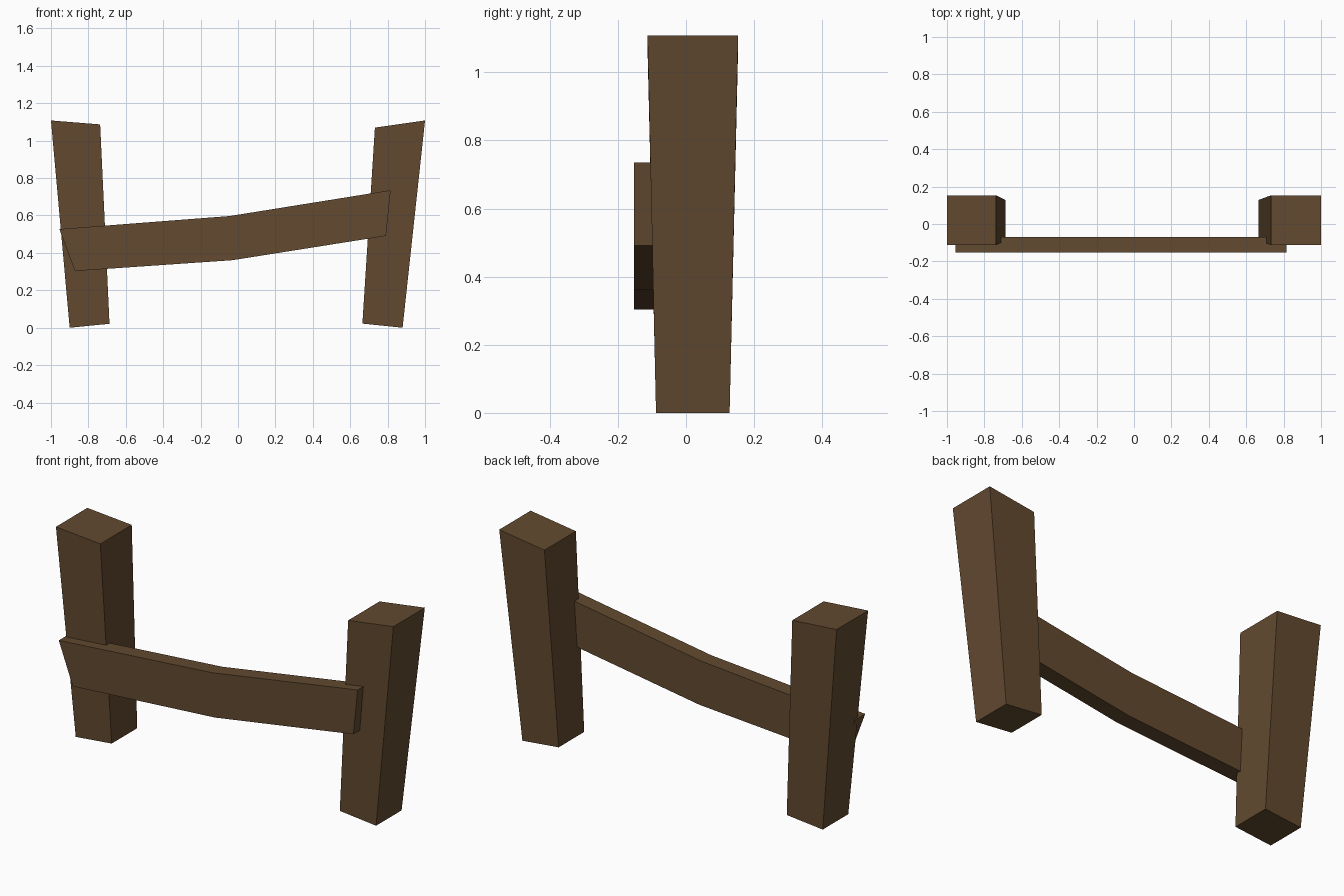
import bpy, bmesh

if "Cube" in bpy.data.objects:
    bpy.data.objects.remove(bpy.data.objects["Cube"])

wood = bpy.data.materials.new("brown wood")
wood.diffuse_color = (0.122, 0.068, 0.029, 1)
wood.use_nodes = True
wood.node_tree.nodes["Principled BSDF"].inputs["Base Color"].default_value = wood.diffuse_color


def make_part(name, front, back):
    """Solid between two matching outlines (front at low y, back at high y)."""
    bm = bmesh.new()
    f = [bm.verts.new(p) for p in front]
    b = [bm.verts.new(p) for p in back]
    n = len(f)
    bm.faces.new(f)
    bm.faces.new(b[::-1])
    for i in range(n):
        j = (i + 1) % n
        bm.faces.new((f[j], f[i], b[i], b[j]))
    bmesh.ops.recalc_face_normals(bm, faces=bm.faces)
    me = bpy.data.meshes.new(name)
    bm.to_mesh(me)
    bm.free()
    me.materials.append(wood)
    ob = bpy.data.objects.new(name, me)
    bpy.context.collection.objects.link(ob)


# Posts: leaning, wider at the top in both directions
# outline (x, z): bottom left, bottom right, top right, top left
posts = {
    "left_post": [(-0.90, 0.0), (-0.687, 0.021), (-0.737, 1.087), (-1.0, 1.108)],
    "right_post": [(0.665, 0.022), (0.88, 0.0), (1.0, 1.108), (0.732, 1.07)],
}
for name, outline in posts.items():
    half = [0.108, 0.108, 0.133, 0.133]
    make_part(name,
              [(x, 0.02 - h, z) for (x, z), h in zip(outline, half)],
              [(x, 0.02 + h, z) for (x, z), h in zip(outline, half)])

# Rail: bent plank across the front of the posts
rail = [(-0.872, 0.303), (-0.03, 0.361), (0.791, 0.491),
        (0.816, 0.735), (-0.045, 0.597), (-0.955, 0.527)]
make_part("cross_rail",
          [(x, -0.153, z) for x, z in rail],
          [(x, -0.069, z) for x, z in rail])
